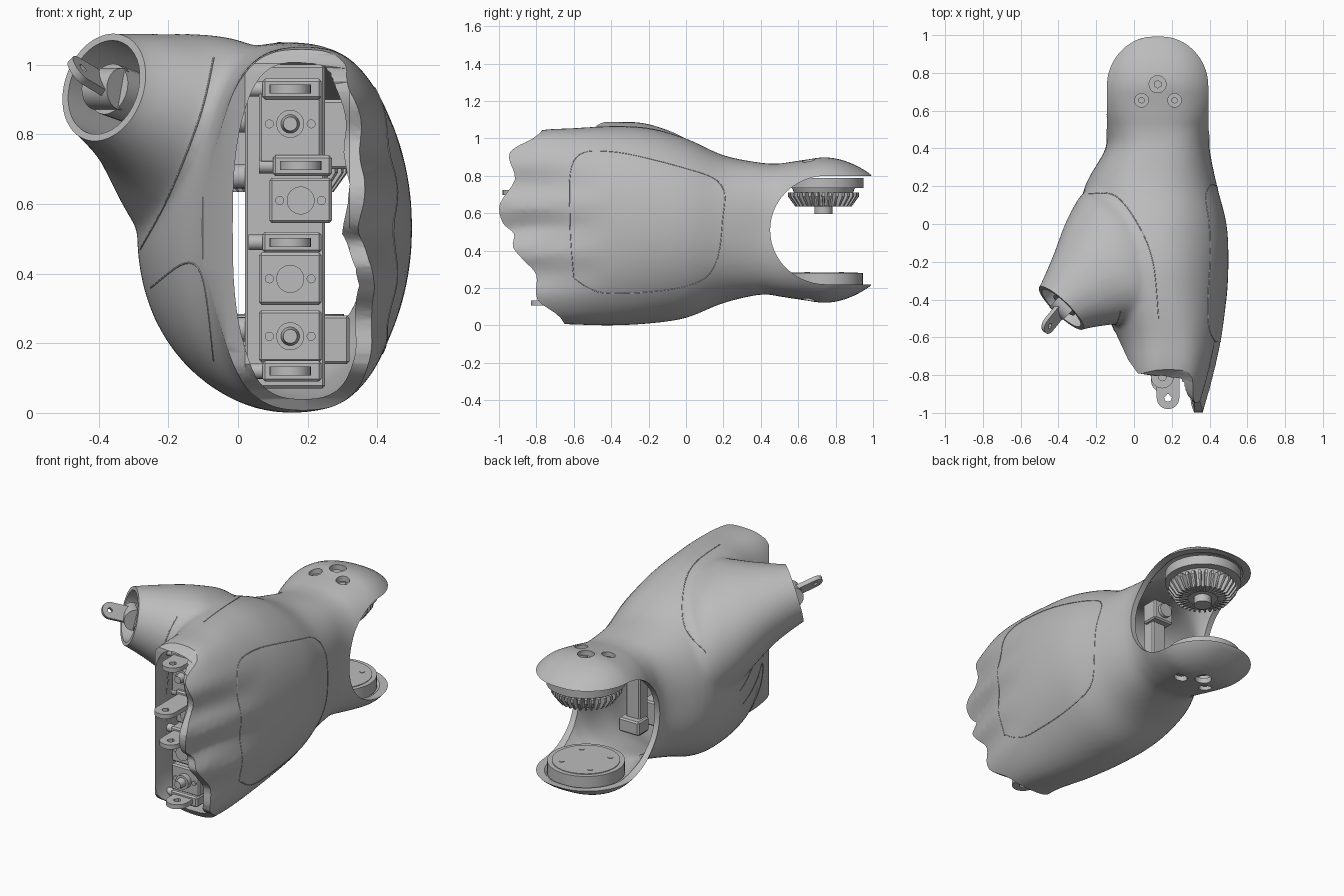
import bpy, bmesh, math
from mathutils import Vector, Matrix
from mathutils.bvhtree import BVHTree

if "Cube" in bpy.data.objects:
    bpy.data.objects.remove(bpy.data.objects["Cube"])

grey = bpy.data.materials.new("satin_grey")
grey.use_nodes = True
grey.diffuse_color = (0.5, 0.5, 0.5, 1)
grey.node_tree.nodes["Principled BSDF"].inputs["Base Color"].default_value = (0.5, 0.5, 0.5, 1)
parts = []


def add(name, bm, helper=False):
    bmesh.ops.recalc_face_normals(bm, faces=bm.faces)
    me = bpy.data.meshes.new(name)
    bm.to_mesh(me)
    bm.free()
    ob = bpy.data.objects.new(name, me)
    bpy.context.collection.objects.link(ob)
    me.materials.append(grey)
    ob.hide_render = helper
    if not helper:
        parts.append(ob)
    return ob


def spline(rows, steps):
    """Smooth interpolation through rows of numbers."""
    out = []
    for i in range(len(rows) - 1):
        a, b, c, d = (rows[min(max(i + k, 0), len(rows) - 1)] for k in (-1, 0, 1, 2))
        for s in range(steps):
            t = s / steps
            out.append([q + t / 2 * (r - p + t * (2 * p - 5 * q + 4 * r - w + t * (3 * (q - r) + w - p)))
                        for p, q, r, w in zip(a, b, c, d)])
    return out + [list(rows[-1])]


def skin(bm, rings):
    rows = [[bm.verts.new(p) for p in ring] for ring in rings]
    n = len(rows[0])
    for a, b in zip(rows, rows[1:]):
        for i in range(n):
            bm.faces.new((a[i], a[(i + 1) % n], b[(i + 1) % n], b[i]))
    bm.faces.new(rows[0])
    bm.faces.new(rows[-1])
    return bm


def cyl(name, at, r, depth, axis=(0, 0, 1), r2=None, seg=40, helper=False):
    bm = bmesh.new()
    m = Matrix.Translation(at) @ Vector(axis).to_track_quat("Z", "Y").to_matrix().to_4x4()
    bmesh.ops.create_cone(bm, cap_ends=True, segments=seg, radius1=r,
                          radius2=r if r2 is None else r2, depth=depth, matrix=m)
    return add(name, bm, helper)


def box(name, lo, hi, bevel=0.008):
    bm = bmesh.new()
    bmesh.ops.create_cube(bm, size=1)
    for v in bm.verts:
        v.co = [(l + h) / 2 + c * (h - l) for l, h, c in zip(lo, hi, v.co)]
    bmesh.ops.bevel(bm, geom=bm.edges[:], offset=bevel, segments=1, affect="EDGES")
    return add(name, bm)


def tab(name, tip, back, w, thick, normal=(0, 0, 1), hole=0.02):
    """Flat hinge tab with a round end and a pin hole."""
    tip, back, n = Vector(tip), Vector(back), Vector(normal).normalized()
    f = (tip - back).normalized()
    s = n.cross(f)
    outer = [tip + w * (f * math.sin(a) + s * math.cos(a)) for a in [math.pi * i / 12 for i in range(13)]]
    outer += [back - s * w, back + s * w]
    inner = [tip + (p - tip).normalized() * hole for p in outer]
    bm = bmesh.new()
    loops = [[bm.verts.new(p + n * k) for p in ring]
             for ring, k in ((outer, thick), (inner, thick), (inner, -thick), (outer, -thick))]
    for a, b in zip(loops, loops[1:] + loops[:1]):
        for i in range(len(a)):
            j = (i + 1) % len(a)
            bm.faces.new((a[i], a[j], b[j], b[i]))
    return add(name, bm)


# Hand cross-sections: y, x min, x max, z min, z max, roundness
hand = [(-1.12, 0, 0.33, 0.06, 0.93, 3.3), (-1, -0.02, 0.355, 0.04, 0.97, 3.3),
        (-0.8, -0.05, 0.41, 0.015, 1.04, 3), (-0.6, -0.09, 0.46, 0.005, 1.055, 2.5),
        (-0.4, -0.19, 0.49, 0, 1.065, 2.2), (-0.2, -0.26, 0.5, 0.01, 1.055, 2.1),
        (0, -0.29, 0.49, 0.04, 1, 2.1), (0.2, -0.26, 0.44, 0.12, 0.91, 2.3), (0.4, -0.15, 0.4, 0.165, 0.87, 2.6)]
# Wrist: constant plan width where the fork opening cuts it, ending in round caps
for y, half in [(y, 0.27) for y in (0.5, 0.55, 0.6, 0.67)] + [
        (0.73 + 0.27 * math.sin(k * 0.215), 0.27 * math.cos(k * 0.215)) for k in range(8)]:
    rz = 0.39 - 0.1 * (max(y - 0.73, 0) / 0.27) ** 2 - 0.15 * max(0.73 - y, 0)
    opening = 0.29 * math.sqrt(1 - (max(0.75 - y, 0) / 0.3) ** 2)
    rx = half / (1 - (opening / rz) ** 2.6) ** (1 / 2.6)
    hand.append((y, 0.125 - rx, 0.125 + rx, 0.51 - rz, 0.51 + rz, 2.6))


def hand_loft(name, inset):
    rings = []
    for y, x0, x1, z0, z1, n in spline(hand, 4):
        front = min(max((-0.4 - y) / 0.45, 0), 1)
        rx, rz = max((x1 - x0) / 2 - inset * (1 + 0.5 * front), 0.008), (z1 - z0) / 2 - inset
        ring = []
        for i in range(72):
            c, s = math.cos(math.tau * i / 72), math.sin(math.tau * i / 72)
            p = Vector(((x0 + x1) / 2 + rx * math.copysign(abs(c) ** (2 / n), c), y,
                        (z0 + z1) / 2 + rz * math.copysign(abs(s) ** (2 / n), s)))
            # knuckle waves fade out toward the wrist
            fade = front * max(c, 0) ** 0.5 * min(1, max(0, 1.5 - abs(p.z - 0.52) * 3))
            p.x += 0.022 * fade * (math.cos(math.tau * (p.z - 0.64) / 0.25) - 0.3)
            ring.append(p)
        rings.append(ring)
    return add(name, skin(bmesh.new(), rings), True)


# Thumb socket: centre, upward tilt, half width, half height
def thumb_ring(cx, cy, cz, nz, ru, rv):
    n = Vector((-0.69, -0.72, nz)).normalized()
    u = Vector((0.72, -0.69, 0))
    v = n.cross(u)
    return [Vector((cx, cy, cz)) + u * ru * math.cos(math.tau * i / 48) + v * rv * math.sin(math.tau * i / 48)
            for i in range(48)]


thumb = [(0.09, 0.05, 0.58, 0, 0.25, 0.25), (0.02, -0.07, 0.65, 0, 0.37, 0.355),
         (-0.06, -0.237, 0.735, 0, 0.4, 0.345), (-0.248, -0.351, 0.868, 0.1, 0.255, 0.222),
         (-0.385, -0.445, 0.935, 0.25, 0.162, 0.16), (-0.43, -0.49, 0.95, 0.25, 0.156, 0.153)]
rim, axis = Vector((-0.385, -0.445, 0.935)), Vector((-0.69, -0.72, 0.25)).normalized()

shell = hand_loft("hand_shell", 0)
mound = add("thumb_mound", skin(bmesh.new(), [thumb_ring(*r) for r in spline(thumb, 6)]), True)
cavity = hand_loft("hand_cavity", 0.032)

# Front trim follows the wavy knuckle edge
edge = spline([(-0.1, -0.6), (0.04, -0.67), (0.14, -0.795), (0.27, -0.8), (0.35, -0.87), (0.42, -0.925),
               (0.49, -0.92), (0.55, -0.98), (0.65, -0.995), (0.78, -0.915), (0.89, -0.945), (0.95, -0.92),
               (1.03, -0.78), (1.2, -0.7)], 4)
rings = []
for z, y in edge:
    rings.append([Vector((x, yy, z)) for x, yy in ((-1, -0.57), (-0.1, -0.57), (-0.03, max(-0.72, y)),
                                                   (0.02, max(-0.79, y)), (0.2, max(-0.82, y)),
                                                   (0.32, y), (0.7, y), (0.7, -2), (-1, -2))])
trim = add("front_trim", skin(bmesh.new(), rings), True)

# Wrist fork opening
arch = [(0.75 - 0.3 * math.sin(a), 0.51 + 0.29 * math.cos(a)) for a in [math.pi * i / 40 for i in range(41)]]
arch += [(1.3, 0.22), (1.3, 0.8)]
fork = add("fork_opening", skin(bmesh.new(), [[(x, y, z) for y, z in arch] for x in (-0.6, 0.8)]), True)

cutters = [trim, cavity, fork,
           cyl("thumb_trim", rim + axis * 0.2, 0.24, 0.4, axis, helper=True),
           cyl("thumb_bore", rim - axis * 0.12, 0.139, 0.4, axis, helper=True)]
screws = [(0.125, 0.74, 0.045), (0.04, 0.655, 0.036), (0.215, 0.655, 0.036)]
for x, y, r in screws:
    for z in (0.12, 0.9):
        cutters.append(cyl("screw_bore", (x, y, z), r, 0.16, helper=True))

for kind, tool in [("UNION", mound), (None, None)] + [("DIFFERENCE", c) for c in cutters]:
    if kind:
        m = shell.modifiers.new("cut", "BOOLEAN")
        m.operation, m.object, m.solver = kind, tool, "EXACT"
    else:
        m = shell.modifiers.new("blend", "REMESH")
        m.mode, m.voxel_size = "VOXEL", 0.016
        m = shell.modifiers.new("soften", "SMOOTH")
        m.factor, m.iterations = 0.5, 10
baked = bpy.data.meshes.new_from_object(shell.evaluated_get(bpy.context.evaluated_depsgraph_get()))
shell.modifiers.clear()
shell.data = baked
shell.hide_render = False
parts.append(shell)
for ob in cutters + [mound]:
    bpy.data.objects.remove(ob)
tree = BVHTree.FromPolygons([v.co for v in baked.vertices], [p.vertices for p in baked.polygons])


# Panel seams laid on the shell
def seam(name, pts, direction):
    cu = bpy.data.curves.new(name, "CURVE")
    cu.dimensions, cu.bevel_depth, cu.bevel_resolution = "3D", 0.0025, 1
    hits = [tree.ray_cast(Vector(p), Vector(direction))[0] for p in spline(pts, 8)]
    hits = [h for h in hits if h]
    sp = cu.splines.new("POLY")
    sp.points.add(len(hits) - 1)
    for p, h in zip(sp.points, hits):
        p.co = (*h, 1)
    cu.materials.append(grey)
    bpy.context.collection.objects.link(bpy.data.objects.new(name, cu))


seam("thumb_seam_top", [(-0.24, 0.16, 2), (-0.1, 0.15, 2), (0.02, 0, 2), (0.1, -0.2, 2), (0.13, -0.5, 2)], (0, 0, -1))
seam("thumb_seam_front", [(-0.07, -2, 1.02), (-0.11, -2, 0.85), (-0.2, -2, 0.62), (-0.28, -2, 0.47)], (0, 1, 0))
seam("palm_pad_seam", [(-0.25, -2, 0.36), (-0.15, -2, 0.43), (-0.1, -2, 0.38), (-0.07, -2, 0.15)], (0, 1, 0))
seam("back_panel_seam", [(2, -0.6, 0.25), (2, -0.62, 0.55), (2, -0.6, 0.88), (2, -0.4, 0.93), (2, 0, 0.84),
                         (2, 0.18, 0.76), (2, 0.2, 0.6), (2, 0.1, 0.25), (2, -0.4, 0.17), (2, -0.6, 0.25)], (-1, 0, 0))

# Recessed screw bushings in the wrist caps
for x, y, r in screws:
    for z in (0.185, 0.835):
        cyl("screw_bushing", (x, y, z), r, 0.03)
        cyl("screw_head", (x, y, z), r * 0.5, 0.06, seg=6)

# Wrist bearing plates and bevel gear
cyl("upper_plate", (0.125, 0.74, 0.762), 0.21, 0.055)
cyl("lower_plate", (0.125, 0.74, 0.245), 0.205, 0.07)
cyl("lower_plate_rim", (0.125, 0.74, 0.28), 0.18, 0.008)
for k in range(4):
    a = math.pi / 4 + k * math.pi / 2
    cyl("plate_screw", (0.125 + 0.13 * math.cos(a), 0.74 + 0.13 * math.sin(a), 0.282), 0.014, 0.01, seg=12)
cyl("gear_body", (0.125, 0.735, 0.69), 0.13, 0.1, r2=0.17)
cyl("gear_hub", (0.125, 0.735, 0.63), 0.048, 0.07)
bm = bmesh.new()
for k in range(32):
    m = Matrix.Translation((0.125, 0.735, 0)) @ Matrix.Rotation(math.tau * k / 32, 4, "Z")
    skin(bm, [[m @ Vector(p) for p in ((r0, -w, z), (r1, -w * 0.6, z), (r1, w * 0.6, z), (r0, w, z))]
              for r0, r1, w, z in ((0.08, 0.15, 0.007, 0.635), (0.1, 0.19, 0.012, 0.69), (0.1, 0.19, 0.012, 0.712))])
add("gear_teeth", bm)

# Wrist strut
box("wrist_strut", (0.06, 0.26, 0.28), (0.15, 0.34, 0.78))
box("strut_foot", (0.04, 0.28, 0.3), (0.17, 0.38, 0.38))
box("strut_head", (0.04, 0.28, 0.66), (0.17, 0.38, 0.78))
cyl("strut_bearing", (0.105, 0.38, 0.72), 0.04, 0.04, (0, 1, 0))

# Finger drive blocks inside the palm
box("drive_frame", (0.02, -0.55, 0.07), (0.25, -0.2, 1))
box("upper_motor", (-0.02, -0.25, 0.7), (0.32, -0.05, 0.9))
box("lower_motor", (-0.02, -0.25, 0.14), (0.32, -0.05, 0.28))
for x, z, h, ring in ((0.15, 0.83, 0.115, 1), (0.18, 0.61, 0.065, 0), (0.15, 0.385, 0.075, 0), (0.15, 0.22, 0.075, 1)):
    box("drive_block", (x - 0.09, -0.7, z - h), (x + 0.09, -0.4, z + h))
    cyl("drive_boss", (x, -0.71, z), 0.04, 0.04, (0, -1, 0))
    for dx in (-0.06, 0.06):
        cyl("drive_screw", (x + dx, -0.702, z), 0.013, 0.012, (0, -1, 0), seg=12)
    if ring:
        cyl("drive_peg", (x, -0.74, z), 0.03, 0.06, (0, -1, 0), r2=0.02)
for x, y, z in ((0.15, -0.81, 0.93), (0.18, -0.92, 0.71), (0.15, -0.83, 0.49), (0.15, -0.77, 0.12)):
    tab("finger_tab", (x, y, z), (x, -0.6, z), 0.06, 0.013)
    box("tab_bracket", (x - 0.08, -0.72, z - 0.03), (x + 0.09, -0.5, z + 0.03))
    cyl("bracket_pin", (x - 0.09, -0.68, z), 0.022, 0.06, (1, 0, 0), seg=20)
for z in (0.16, 0.24, 0.68, 0.84):
    cyl("side_post", (0.01, -0.5, z), 0.035, 0.08, (1, 0, 0), seg=24)

# Thumb joint
cyl("thumb_motor", rim - axis * 0.15, 0.075, 0.26, axis, seg=24)
cyl("thumb_knuckle", rim - axis * 0.02, 0.06, 0.1, (0.72, -0.69, 0), seg=24)
tab("thumb_tab", rim + axis * 0.07 + Vector((-0.02, -0.04, 0.03)), rim - axis * 0.05, 0.045, 0.012, (0.6, -0.4, 0.6), 0.014)

bpy.ops.object.select_all(action="DESELECT")
for ob in parts:
    ob.select_set(True)
bpy.context.view_layer.objects.active = shell
bpy.ops.object.shade_smooth_by_angle(angle=math.radians(35))
